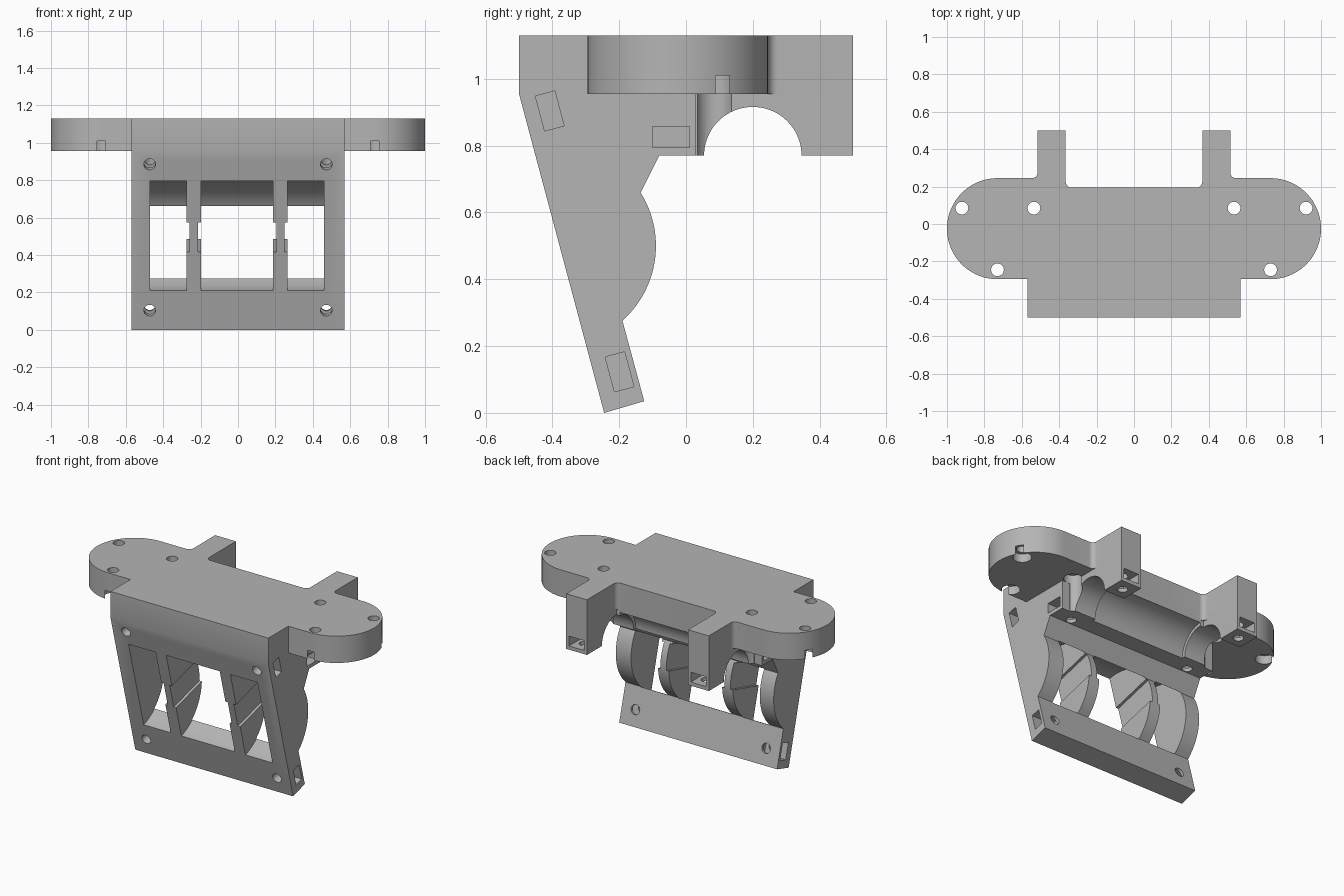
import bpy, bmesh, math
from mathutils import Vector, Matrix

cube = bpy.data.objects.get("Cube")
if cube:
    bpy.data.objects.remove(cube)

grey = bpy.data.materials.new("plain grey")
grey.use_nodes = True
colour = (0.46, 0.46, 0.46, 1)
grey.diffuse_color = colour
grey.node_tree.nodes["Principled BSDF"].inputs["Base Color"].default_value = colour


def finish(name, bm):
    bmesh.ops.recalc_face_normals(bm, faces=bm.faces)
    mesh = bpy.data.meshes.new(name)
    bm.to_mesh(mesh)
    bm.free()
    mesh.materials.append(grey)
    obj = bpy.data.objects.new(name, mesh)
    bpy.context.collection.objects.link(obj)
    return obj


def arc(cx, cy, r, start, end, n=24):
    angles = [math.radians(start + (end - start) * i / n) for i in range(n + 1)]
    return [(cx + r * math.cos(a), cy + r * math.sin(a)) for a in angles]


def prism(name, points, axis, low, high):
    """Extrude a profile along x (points are y, z) or z (points are x, y)."""
    bm = bmesh.new()
    place = (lambda p: (low, *p)) if axis == "x" else (lambda p: (*p, low))
    face = bm.faces.new([bm.verts.new(place(p)) for p in points])
    new = bmesh.ops.extrude_face_region(bm, geom=[face])["geom"]
    move = Vector((high - low, 0, 0) if axis == "x" else (0, 0, high - low))
    bmesh.ops.translate(bm, vec=move, verts=[v for v in new if isinstance(v, bmesh.types.BMVert)])
    return finish(name, bm)


def rod(name, start, direction, r, length, sides=32):
    bm = bmesh.new()
    d = Vector(direction).normalized()
    turn = d.to_track_quat("Z", "Y").to_matrix().to_4x4()
    bmesh.ops.create_cone(bm, cap_ends=True, segments=sides, radius1=r, radius2=r, depth=length,
                          matrix=Matrix.Translation(Vector(start) + d * length / 2) @ turn)
    return finish(name, bm)


def box(name, centre, size, tilt=0):
    bm = bmesh.new()
    bmesh.ops.create_cube(bm, size=1, matrix=Matrix.Translation(centre)
                          @ Matrix.Rotation(tilt, 4, "X") @ Matrix.Diagonal((*size, 1)))
    return finish(name, bm)


def combine(target, tool, operation="DIFFERENCE"):
    mod = target.modifiers.new("combine", "BOOLEAN")
    mod.operation, mod.solver, mod.object = operation, "EXACT", tool
    bpy.context.view_layer.objects.active = target
    bpy.ops.object.modifier_apply(modifier=mod.name)
    bpy.data.objects.remove(tool)


# Sloping front frame with rounded ribs at the back
slope = math.atan2(0.255, 0.955)
inward = Vector((0, math.cos(slope), math.sin(slope)))
ring_y, ring_z, ring_r = -0.39, 0.5, 0.3
side = [(-0.5, 0.955), (-0.245, 0), (-0.125, 0.035), (-0.19, 0.275)]
side += arc(ring_y, ring_z, ring_r, -47, 32, 30)
side += [(-0.08, 0.77), (0.03, 0.77), (0.03, 1.0), (-0.46, 1.0)]
bracket = prism("mounting_bracket", side, "x", -0.57, 0.57)

# Windows between the ribs
for low, high in ((-0.47, -0.275), (-0.198, 0.188), (0.265, 0.46)):
    combine(bracket, prism("window", arc(ring_y, ring_z, ring_r + 0.003, 0, 360, 96)[:-1], "x", low, high))

# Shallow grooves on both faces of the inner ribs
for x in (-0.275, -0.198, 0.188, 0.265):
    middle = Vector((x, -0.377, 0.495)) + inward * 0.15
    combine(bracket, box("groove", middle, (0.034, 0.6, 0.165), slope))

# Saddle block and rear arms
combine(bracket, box("saddle", (0, 0.0975, 0.885), (1.03, 0.195, 0.23)), "UNION")
for s in (-1, 1):
    combine(bracket, box("rear_arm", (s * 0.44, 0.3, 0.885), (0.15, 0.4, 0.23)), "UNION")

# Flat top with rounded wings
half = [(0.57, -0.5), (0.57, -0.295)] + arc(0.73, -0.025, 0.27, -90, 90, 48)
half += arc(0.545, 0.275, 0.03, 270, 180, 8) + [(0.515, 0.5), (0.365, 0.5)]
half += arc(0.335, 0.225, 0.03, 0, -90, 8)
top = prism("top_plate", half + [(-x, y) for x, y in reversed(half)], "z", 0.955, 1.13)
combine(bracket, top, "UNION")

# Round trough under the saddle and arms
combine(bracket, rod("trough", (-0.7, 0.2, 0.77), (1, 0, 0), 0.146, 1.4, 96))
combine(bracket, rod("wide_trough", (-0.34, 0.2, 0.77), (1, 0, 0), 0.168, 0.68, 96))

for s in (-1, 1):
    # Wing screw holes with wider recesses below
    for x, y in ((0.535, 0.085), (0.92, 0.085), (0.73, -0.245)):
        combine(bracket, rod("wing_hole", (s * x, y, 0.7), (0, 0, 1), 0.034, 0.6))
        combine(bracket, rod("wing_recess", (s * x, y, 0.7), (0, 0, 1), 0.055, 0.31))
    # Front frame screw holes and side nut pockets
    for y, z in ((-0.408, 0.904), (-0.199, 0.123)):
        centre = Vector((s * 0.472, y, z))
        combine(bracket, rod("frame_hole", centre - inward * 0.15, inward, 0.031, 0.3))
        combine(bracket, box("frame_pocket", centre + Vector((s * 0.04, 0, 0)), (0.19, 0.06, 0.108), slope))
    # Saddle screw holes with side pockets, arm screw holes with rear pockets
    for y in (-0.045, 0.42):
        combine(bracket, rod("saddle_hole", (s * 0.44, y, 0.7), (0, 0, 1), 0.031, 0.24))
    combine(bracket, box("saddle_pocket", (s * 0.49, -0.045, 0.826), (0.21, 0.11, 0.064)))
    combine(bracket, box("arm_pocket", (s * 0.44, 0.45, 0.826), (0.11, 0.17, 0.064)))

bpy.ops.object.select_all(action="DESELECT")
bracket.select_set(True)
bpy.context.view_layer.objects.active = bracket
bpy.ops.object.shade_smooth_by_angle(angle=math.radians(30))
